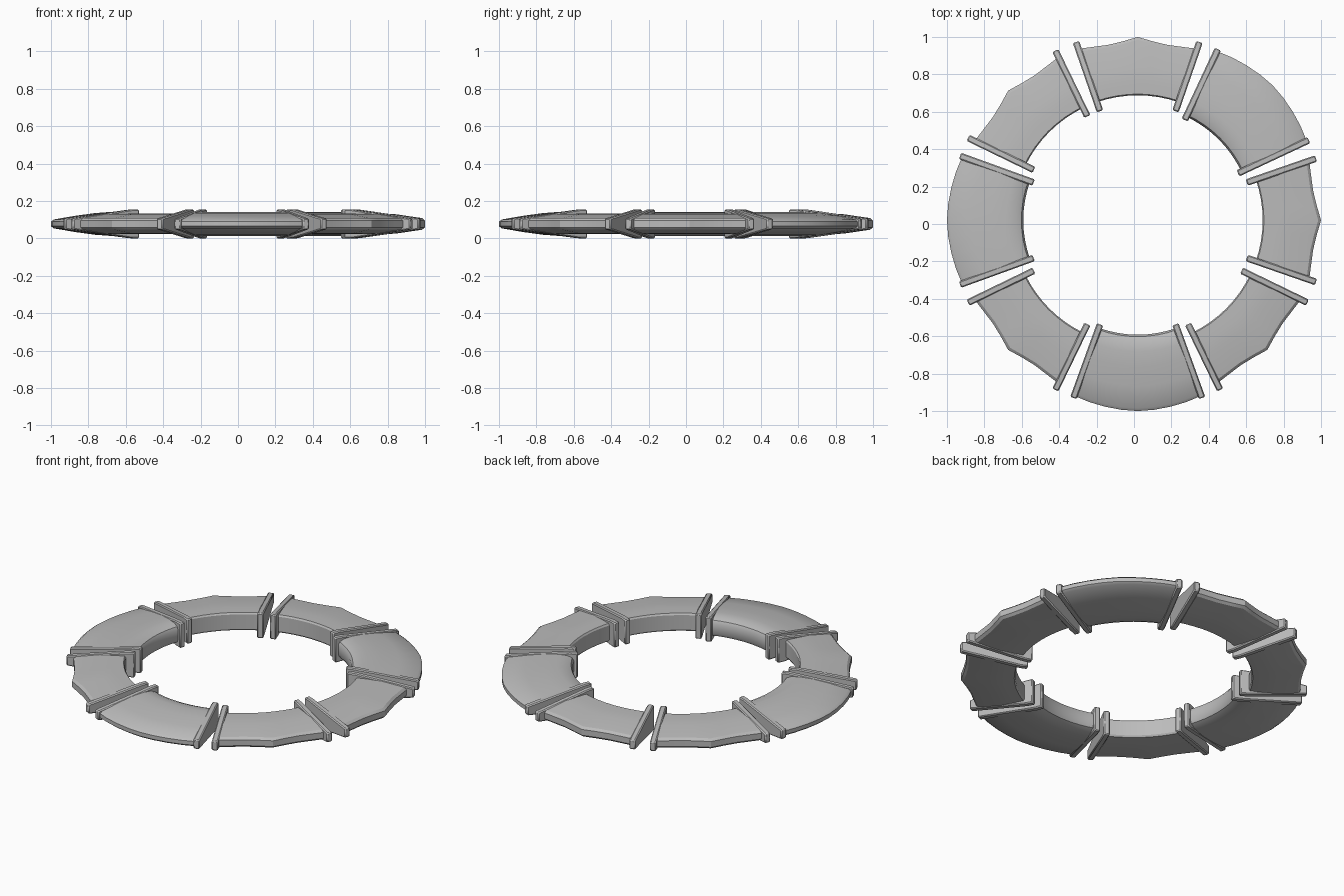
import bpy, bmesh, math
from mathutils import Matrix

cube = bpy.data.objects.get("Cube")
if cube:
    bpy.data.objects.remove(cube)

MID_Z = 0.0775
CENTRE = (0.02, 0.02)

grey = bpy.data.materials.new("stone_grey")
grey.use_nodes = True
grey.diffuse_color = (0.5, 0.5, 0.5, 1)
bsdf = next(n for n in grey.node_tree.nodes if n.type == 'BSDF_PRINCIPLED')
bsdf.inputs["Base Color"].default_value = (0.5, 0.5, 0.5, 1)


def mirrored(upper):
    """Close a half profile of (radius, height) by reflecting it downwards."""
    return upper + [(r, -h) for r, h in reversed(upper)]


def loft(name, rings, bevel=0):
    """Skin a row of equal closed rings, cap both ends and shade by angle."""
    bm = bmesh.new()
    rows = [[bm.verts.new(p) for p in ring] for ring in rings]
    n = len(rows[0])
    for a, b in zip(rows, rows[1:]):
        for i in range(n):
            j = (i + 1) % n
            bm.faces.new((a[i], a[j], b[j], b[i]))
    bm.faces.new(rows[0])
    bm.faces.new(rows[-1])
    bmesh.ops.recalc_face_normals(bm, faces=bm.faces)
    mesh = bpy.data.meshes.new(name)
    bm.to_mesh(mesh)
    bm.free()
    mesh.materials.append(grey)
    obj = bpy.data.objects.new(name, mesh)
    bpy.context.collection.objects.link(obj)
    obj.location = (*CENTRE, MID_Z)
    if bevel:
        mod = obj.modifiers.new("soft_edges", 'BEVEL')
        mod.width = bevel
        mod.segments = 1
    bpy.ops.object.select_all(action='DESELECT')
    obj.select_set(True)
    bpy.context.view_layer.objects.active = obj
    bpy.ops.object.shade_smooth_by_angle(angle=math.radians(30))
    return obj


def body(name, angle, half, upper, rim):
    """Sweep the profile round an arc; rim gives the outer radius by position."""
    profile = mirrored(upper)
    inner, outer = upper[0][0], upper[-1][0]
    steps = len(rim) - 1
    rings = []
    for k in range(-steps, steps + 1):
        a = angle + half * k / steps
        stretch = (rim[abs(k)] - inner) / (outer - inner)
        ring = []
        for r, h in profile:
            r = inner + (r - inner) * stretch
            ring.append((r * math.cos(a), r * math.sin(a), h))
        rings.append(ring)
    loft(name, rings)


def end_bar(name, angle, inner, outer):
    """Tapered radial rib that closes the end of a segment."""
    side = mirrored([(inner, 0.0775), (inner + 0.045, 0.0765), (outer, 0.029)])
    turn = Matrix.Rotation(angle, 4, 'Z')
    rings = [[turn @ Matrix.Translation((r, w, h)).to_translation()
              for r, h in side] for w in (-0.018, 0.018)]
    loft(name, rings, bevel=0.006)


# Pointed segments: tall inner wall, flat top, sloping outer half
POINTED = [(0.668, 0.045), (0.675, 0.055), (0.74, 0.055), (0.82, 0.052),
           (0.96, 0.031), (0.975, 0.018)]
POINTED_RIM = [0.98, 0.96, 0.951, 0.957, 0.97]

# Rounded segments: bevelled inner wall and gently domed top
ROUNDED = [(0.612, 0.03), (0.622, 0.048), (0.65, 0.06), (0.70, 0.064),
           (0.78, 0.058), (0.88, 0.044), (0.995, 0.024), (1.01, 0.012)]
ROUNDED_RIM = [1.02, 1.017, 1.012, 1.006, 0.998]

rounded_slots = {1, 4, 6}
for slot in range(8):
    angle = slot * math.pi / 4
    if slot in rounded_slots:
        half, inner, outer = math.radians(19.9), 0.592, 1.01
        body(f"rounded_segment_{slot}", angle, half, ROUNDED, ROUNDED_RIM)
    else:
        half, inner, outer = math.radians(19.1), 0.617, 1.008
        body(f"pointed_segment_{slot}", angle, half, POINTED, POINTED_RIM)
    for side, label in ((-1, "start"), (1, "finish")):
        end_bar(f"end_bar_{slot}_{label}", angle + side * half, inner, outer)
